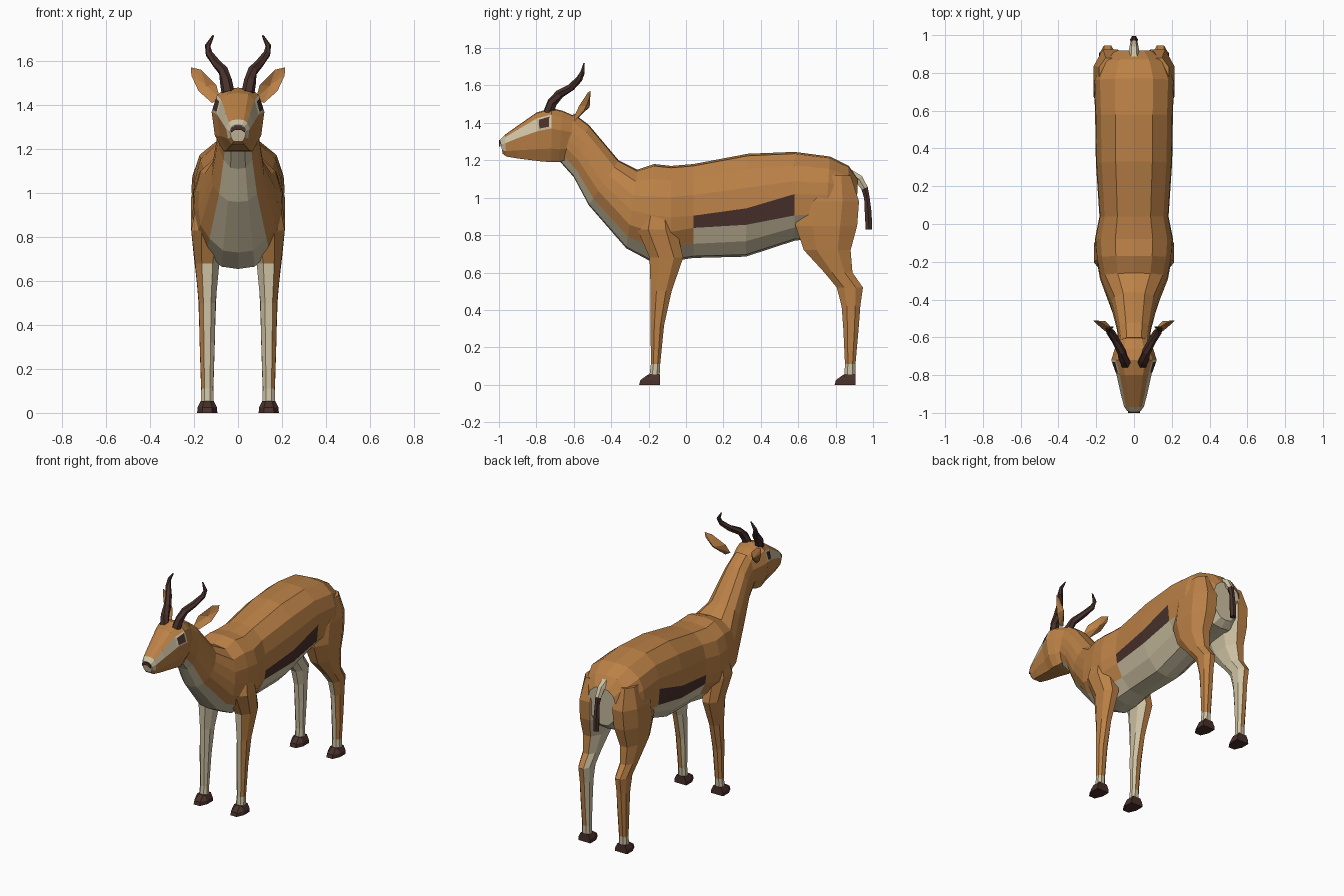
import bpy, bmesh, math
from mathutils import Vector

if "Cube" in bpy.data.objects:
    bpy.data.objects.remove(bpy.data.objects["Cube"])


def material(name, rgb):
    m = bpy.data.materials.new(name)
    m.diffuse_color = (*rgb, 1)
    m.use_nodes = True
    m.node_tree.nodes["Principled BSDF"].inputs["Base Color"].default_value = m.diffuse_color
    return m


TAN, CREAM, DARK = 0, 1, 2
MATS = [material("tan_coat", (0.50, 0.22, 0.062)),
        material("cream_coat", (0.62, 0.54, 0.37)),
        material("dark_brown", (0.065, 0.030, 0.024))]


def finish(bm, name):
    bmesh.ops.recalc_face_normals(bm, faces=bm.faces)
    me = bpy.data.meshes.new(name)
    bm.to_mesh(me)
    bm.free()
    for m in MATS:
        me.materials.append(m)
    ob = bpy.data.objects.new(name, me)
    bpy.context.collection.objects.link(ob)
    return ob


def loft(rings, paint, cap_mats=(TAN, TAN)):
    """Skin closed rings of points; paint(ring, side) gives the material."""
    bm = bmesh.new()
    vs = [[bm.verts.new(p) for p in r] for r in rings]
    n = len(vs[0])
    grid = {}
    for i in range(len(vs) - 1):
        for j in range(n):
            k = (j + 1) % n
            f = bm.faces.new((vs[i][j], vs[i][k], vs[i + 1][k], vs[i + 1][j]))
            f.material_index = paint(i, j)
            grid[i, j] = f
    for r, m in zip((vs[0], vs[-1]), cap_mats):
        bm.faces.new(r).material_index = m
    return bm, grid


def section(top, bottom, w, profile):
    """Symmetric closed ring from a half profile of (width, drop) fractions."""
    (yt, zt), (yb, zb) = top, bottom
    half = [(w * a, yt + (yb - yt) * t, zt + (zb - zt) * t) for a, t in profile]
    return half + [(-x, y, z) for x, y, z in half[-2:0:-1]]


def mirrored_row(j, n):
    return j if j < n // 2 else n - 1 - j


def tube(path, radii, sides):
    """Rings around a path."""
    pts = [Vector(p) for p in path]
    rings = []
    for i, p in enumerate(pts):
        d = (pts[min(i + 1, len(pts) - 1)] - pts[max(i - 1, 0)]).normalized()
        u = d.cross(Vector((0, 1, 0.3))).normalized()
        v = d.cross(u)
        rings.append([p + radii[i] * (u * math.cos(a) + v * math.sin(a))
                      for a in (2 * math.pi * k / sides for k in range(sides))])
    return rings


# Neck and torso: top (y, z), bottom (y, z), half width, stripe top and bottom
torso = [
    ((-.60, 1.45), (-.68, 1.20), .080, .52, .68),
    ((-.52, 1.39), (-.60, 1.11), .090, .52, .68),
    ((-.36, 1.20), (-.52, 0.96), .120, .52, .68),
    ((-.26, 1.15), (-.32, 0.73), .180, .52, .70),
    ((-.17, 1.18), (-.18, 0.655), .200, .52, .70),
    ((-.08, 1.17), (-.08, 0.66), .207, .54, .69),
    ((.04, 1.18), (.04, 0.678), .183, .55, .68),
    ((.33, 1.235), (.32, 0.685), .202, .53, .69),
    ((.58, 1.245), (.58, 0.77), .206, .475, .715),
    ((.77, 1.22), (.74, 0.79), .212, .475, .71),
    ((.87, 1.17), (.86, 0.80), .170, .48, .71),
    ((.92, 1.10), (.905, 0.84), .105, .48, .71),
]
rings = [section(t, b, w, [(0, 0), (.48, .02), (.85, .15), (.98, .33), (1, s0),
                           (.95, s1), (.72, .85), (.38, .98), (0, 1)])
         for t, b, w, s0, s1 in torso]


def paint_torso(i, j):
    row = mirrored_row(j, 16)
    if i in (6, 7) and row == 4:
        return DARK
    if i == 10 and row > 3:
        return CREAM
    return CREAM if row >= (5 if 5 < i < 10 else 6) else TAN


bm, _ = loft(rings, paint_torso, (TAN, CREAM))
finish(bm, "torso_and_neck")

# Head with pale cheek streaks and inset eyes
head = [((-.58, 1.43), (-.62, 1.21), .075), ((-.66, 1.465), (-.68, 1.19), .104),
        ((-.72, 1.48), (-.72, 1.19), .120), ((-.80, 1.455), (-.78, 1.195), .094),
        ((-.90, 1.385), (-.90, 1.21), .070), ((-.97, 1.335), (-.96, 1.22), .053),
        ((-.995, 1.31), (-.98, 1.235), .036)]
rings = [section(t, b, w, [(0, 0), (.5, .02), (.80, .12), (1, .38), (.88, .75),
                           (.55, 1), (0, 1)]) for t, b, w in head]


def paint_head(i, j):
    row = mirrored_row(j, 12)
    if i == 5:
        return CREAM if row < 4 else TAN
    return CREAM if i >= 2 and row == 2 else TAN


bm, grid = loft(rings, paint_head, (TAN, CREAM))
bmesh.ops.recalc_face_normals(bm, faces=bm.faces)
eyes = [grid[2, 2], grid[2, 9]]
bmesh.ops.inset_individual(bm, faces=eyes, thickness=.016, depth=.004)
for f in eyes:
    f.material_index = DARK
finish(bm, "head")

# Nose: a dark chevron plate
bm = bmesh.new()
outline = [(-.032, 1.275), (-.030, 1.295), (-.014, 1.308), (.014, 1.308),
           (.030, 1.295), (.032, 1.275), (.012, 1.288), (-.012, 1.288)]
front = bm.faces.new([bm.verts.new((x, -1.0, z)) for x, z in outline])
front.material_index = DARK
ext = bmesh.ops.extrude_face_region(bm, geom=[front], use_keep_orig=True)
for v in ext["geom"]:
    if isinstance(v, bmesh.types.BMVert):
        v.co.y += .009
for f in bm.faces:
    f.material_index = DARK
finish(bm, "nose")

# Leg sections: z, y centre, y radius, x centre, x radius
front_leg = [(.95, -.15, .07, .13, .060), (.83, -.155, .105, .130, .083),
             (.68, -.105, .090, .140, .055), (.50, -.133, .056, .140, .038),
             (.32, -.153, .036, .140, .034), (.11, -.163, .025, .140, .027),
             (.03, -.170, .028, .140, .030)]
hind_leg = [(1.12, .79, .09, .120, .065), (.98, .765, .160, .125, .088),
            (.85, .750, .165, .130, .085), (.72, .755, .125, .140, .062),
            (.60, .815, .075, .142, .046), (.52, .876, .070, .140, .041),
            (.42, .882, .050, .140, .037), (.30, .882, .041, .140, .034),
            (.11, .878, .028, .140, .028), (.03, .875, .030, .140, .030)]
OCT = [(1, -.45), (1, .45), (.45, 1), (-.45, 1),
       (-1, .45), (-1, -.45), (-.45, -1), (.45, -1)]


def build_leg(name, secs, side):
    rings = [[(side * (xc + a * rx), yc + b * ry, z) for a, b in OCT]
             for z, yc, ry, xc, rx in secs]
    last = len(secs) - 2

    def paint(i, j):
        # pale inner side and pale ankle
        inner = j in (3, 4, 5) or (j == 6 and secs[i][0] < .7)
        return CREAM if i == last or (inner and secs[i][0] < 1) else TAN
    bm, _ = loft(rings, paint)
    finish(bm, name)
    # Hoof with a forward toe
    y = secs[-1][1]
    foot = [[(side * .14 + a * w, yy, z) for a, yy in
             ((-1, y + .032), (1, y + .032), (1, y - .03), (.5, y - t), (-.5, y - t), (-1, y - .03))]
            for z, w, t in ((.008, .046, .080), (.025, .044, .074), (.055, .029, .032))]
    for p in range(6):
        foot[0][p] = (*foot[0][p][:2], 0)
    bm, _ = loft(foot, lambda i, j: DARK, (DARK, DARK))
    finish(bm, name + "_hoof")


for side, label in ((1, "left"), (-1, "right")):
    build_leg("front_leg_" + label, front_leg, side)
    build_leg("hind_leg_" + label, hind_leg, side)

    # Horn: curved back, out, then up and in
    path = [(.045, -.735, 1.455), (.055, -.715, 1.51), (.066, -.675, 1.555),
            (.098, -.615, 1.590), (.132, -.570, 1.635), (.138, -.553, 1.670),
            (.112, -.545, 1.718)]
    bm, _ = loft(tube([(side * x, y, z) for x, y, z in path],
                      [.030, .028, .024, .021, .017, .013, .004], 6),
                 lambda i, j: DARK, (DARK, DARK))
    finish(bm, "horn_" + label)

    # Ear: cupped leaf with a raised back
    rim = [(.082, -.600, 1.43), (.098, -.572, 1.49), (.170, -.525, 1.562),
           (.215, -.510, 1.572), (.212, -.515, 1.535), (.180, -.545, 1.465), (.118, -.595, 1.41)]
    bm = bmesh.new()
    vs = [bm.verts.new((side * x, y, z)) for x, y, z in rim]
    for centre in ((.145, -.535, 1.49), (.150, -.515, 1.485)):
        c = bm.verts.new((side * centre[0], centre[1], centre[2]))
        for k in range(len(vs)):
            bm.faces.new((vs[k], vs[(k + 1) % len(vs)], c))
    finish(bm, "ear_" + label)

# Tail: pale root and dark tuft
path = [(0, .875, 1.125), (0, .925, 1.10), (0, .955, 1.05), (0, .967, 1.00),
        (0, .974, .92), (0, .978, .83)]
bm, _ = loft(tube(path, [.030, .026, .021, .017, .021, .020], 6),
             lambda i, j: CREAM if i < 2 else DARK, (CREAM, DARK))
finish(bm, "tail")
